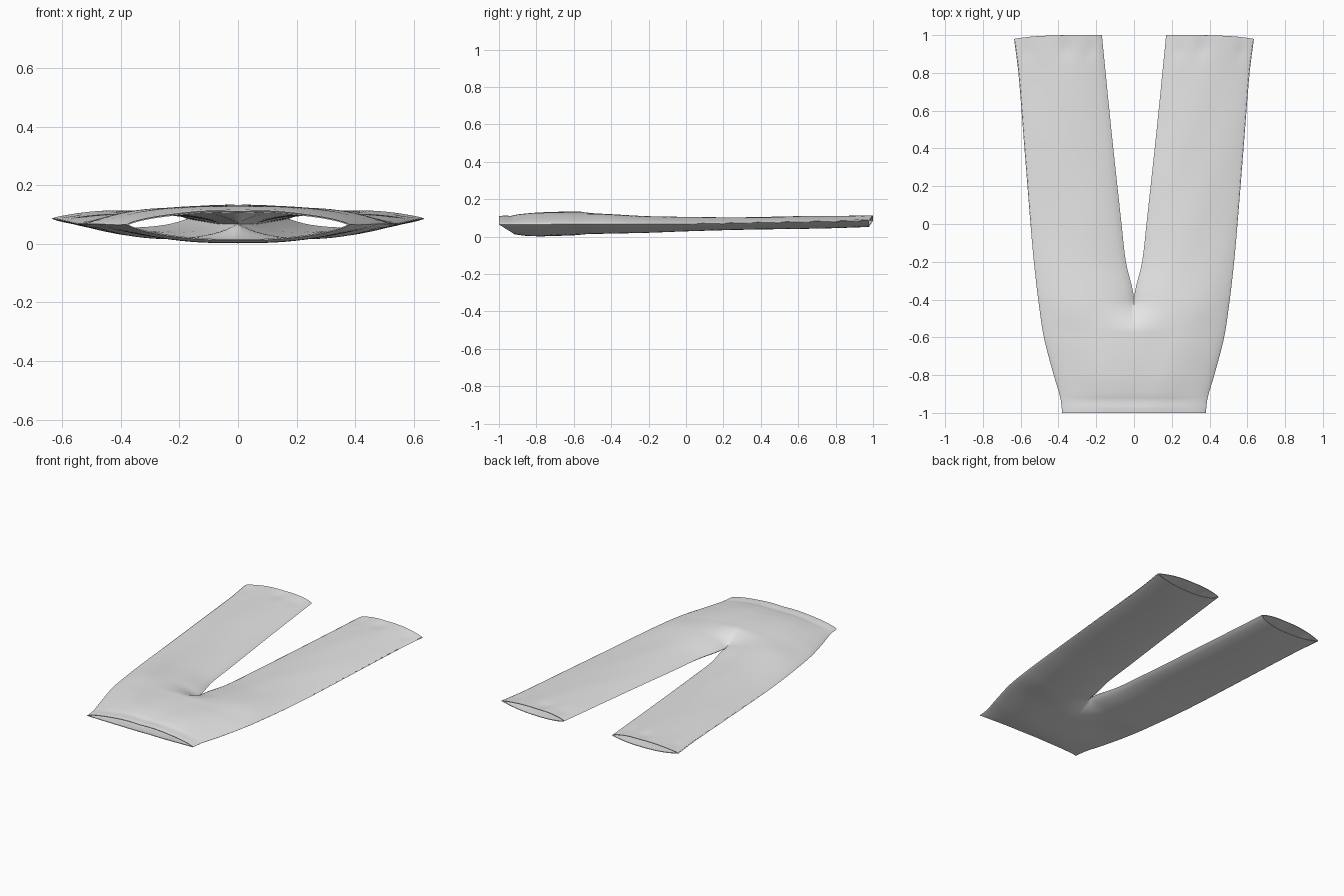
import bpy
import bmesh
import math

if "Cube" in bpy.data.objects:
    bpy.data.objects.remove(bpy.data.objects["Cube"], do_unlink=True)

# Cloth colour
cloth = bpy.data.materials.new("light_grey_cloth")
cloth.use_nodes = True
grey = (0.8, 0.8, 0.8, 1.0)
cloth.diffuse_color = grey
cloth.node_tree.nodes["Principled BSDF"].inputs["Base Color"].default_value = grey

# Lengthwise stations: y, outer x, side seam z, top z, bottom z
STATIONS = [
    (-1.0, 0.38, 0.065, 0.110, 0.012),
    (-0.92, 0.39, 0.065, 0.117, 0.004),
    (-0.8, 0.425, 0.065, 0.130, 0.002),
    (-0.6, 0.477, 0.068, 0.135, 0.008),
    (-0.4, 0.507, 0.068, 0.123, 0.014),
    (-0.2, 0.53, 0.067, 0.109, 0.020),
    (0.0, 0.548, 0.068, 0.105, 0.028),
    (0.4, 0.58, 0.075, 0.107, 0.037),
    (0.8, 0.612, 0.082, 0.111, 0.045),
    (1.0, 0.635, 0.086, 0.117, 0.050),
]
# Inner leg line: y, x
INSEAM = [(-1.0, 0.0), (-0.4, 0.0), (-0.2, 0.043), (0.0, 0.066),
          (0.5, 0.12), (1.0, 0.17)]
# Puckers at the hem: x, y
PUCKERS = [(0.23, 0.92), (0.36, 0.93), (0.57, 0.92)]
COLUMNS = 24
ROWS = 100


def clamp(v):
    return max(0.0, min(1.0, v))


def sample(table, y):
    """Cubic interpolation of the table's values at y."""
    i = 0
    while i < len(table) - 2 and y > table[i + 1][0]:
        i += 1
    a, b = table[i], table[i + 1]
    before, after = table[max(i - 1, 0)], table[min(i + 2, len(table) - 1)]
    span = b[0] - a[0]
    s = clamp((y - a[0]) / span)
    out = []
    for k in range(1, len(a)):
        ma = (b[k] - before[k]) / (b[0] - before[0]) * span
        mb = (after[k] - a[k]) / (after[0] - a[0]) * span
        out.append((2*s**3 - 3*s*s + 1) * a[k] + (s**3 - 2*s*s + s) * ma
                   + (3*s*s - 2*s**3) * b[k] + (s**3 - s*s) * mb)
    return out


def cloth_point(y, t, upper):
    """Point on the left half; t runs from inner edge to side seam."""
    outer, mid, top, bottom = sample(STATIONS, y)
    inner = max(0.0, sample(INSEAM, y)[0]) if y > -0.4 else 0.0
    x = inner + (outer - inner) * t
    # The centre is pinched closed below the crotch
    s = clamp((y + 0.6) / 0.2)
    pinch = s * s * (3 - 2 * s)
    crease = max(pinch, 0.10 * clamp((y + 0.95) / 0.3) if upper else 0.0)
    fullness = ((1 - t**2.2) ** 0.75) * ((1 - crease * (1 - t)**3) ** 0.7)
    height = (top - mid) if upper else (mid - bottom)
    height *= 1 + 0.28 * pinch
    # Soft folds and the waistband stitch line
    folds = 0.0016 * math.sin(9*x + 7*y) + 0.0012 * math.sin(23*x - 11*y + 1)
    if upper:
        folds -= 0.006 * math.exp(-((y + 0.935) / 0.014)**2)
        for px, py in PUCKERS:
            folds -= 0.011 * math.exp(-((x - px)/0.025)**2 - ((y - py)/0.05)**2)
    else:
        folds *= 0.4
    z = mid + (1 if upper else -1) * fullness * (height + folds)
    # Slanted openings at waist and hems
    low = 0.0 if upper else fullness
    waist, hem = clamp((-0.7 - y) / 0.3), clamp((y - 0.8) / 0.2)
    y += 0.085 * low * waist - hem * (0.03 * low + 0.02 * t**4)
    return (x, y, z)


# Trousers: one half lofted along its length, then mirrored
bm = bmesh.new()
ts = [math.sin(math.pi / 2 * i / COLUMNS) ** 1.3 for i in range(COLUMNS + 1)]
ring = [(t, True) for t in ts] + [(t, False) for t in reversed(ts[:-1])]
grid = []
for r in range(ROWS + 1):
    y = -1 + 2 * r / ROWS
    grid.append([bm.verts.new(cloth_point(y, t, up)) for t, up in ring])
for lower, higher in zip(grid, grid[1:]):
    for j in range(len(ring) - 1):
        bm.faces.new((lower[j], lower[j + 1], higher[j + 1], higher[j]))
bmesh.ops.remove_doubles(bm, verts=bm.verts, dist=0.00005)

mesh = bpy.data.meshes.new("trousers")
bm.to_mesh(mesh)
bm.free()
trousers = bpy.data.objects.new("trousers", mesh)
bpy.context.scene.collection.objects.link(trousers)
mesh.materials.append(cloth)

# Mirror the half and give the cloth a thin wall
mirror = trousers.modifiers.new("mirror", 'MIRROR')
mirror.merge_threshold = 0.0005
wall = trousers.modifiers.new("cloth_wall", 'SOLIDIFY')
wall.thickness = 0.004
wall.offset = -1

bpy.ops.object.select_all(action='DESELECT')
trousers.select_set(True)
bpy.context.view_layer.objects.active = trousers
for name in ("mirror", "cloth_wall"):
    bpy.ops.object.modifier_apply(modifier=name)
bpy.ops.object.shade_smooth_by_angle(angle=math.radians(50))
